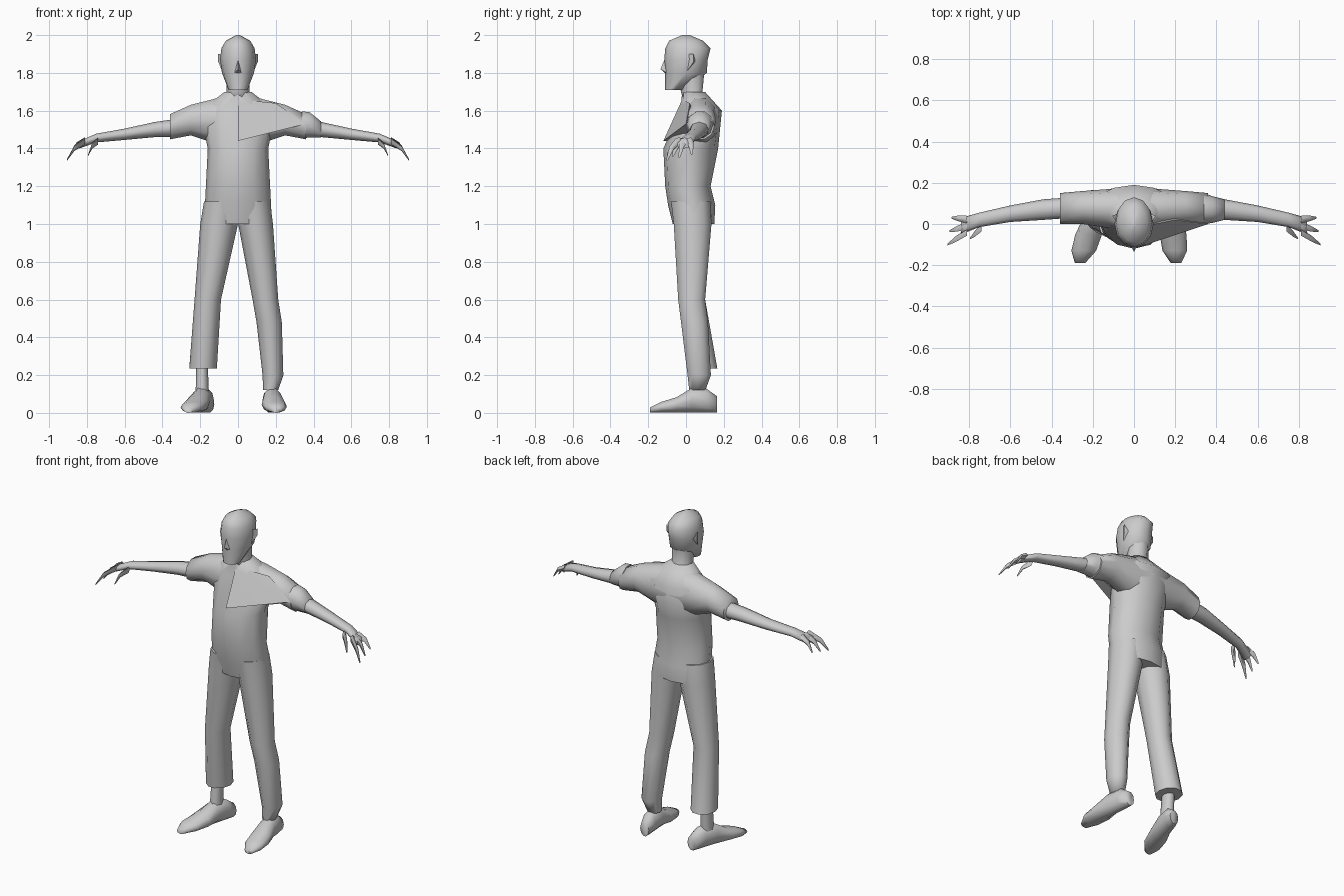
import bpy, bmesh, math
from mathutils import Vector

if "Cube" in bpy.data.objects:
    bpy.data.objects.remove(bpy.data.objects["Cube"])

GREY = (0.6, 0.6, 0.6, 1)
grey = bpy.data.materials.new("plain grey")
grey.use_nodes = True
grey.diffuse_color = GREY
grey.node_tree.nodes["Principled BSDF"].inputs["Base Color"].default_value = GREY

# Each loft direction is given by the two vectors that span its cross-section
ACROSS, DEPTH, UP = Vector((1, 0, 0)), Vector((0, 1, 0)), Vector((0, 0, 1))
UPRIGHT = (ACROSS, DEPTH)
SIDEWAYS = (DEPTH, UP)
FORWARD = (ACROSS, UP)


def finish(name, bm, sharp_angle):
    """Turn a bmesh into a smooth shaded object."""
    bmesh.ops.recalc_face_normals(bm, faces=bm.faces)
    mesh = bpy.data.meshes.new(name)
    bm.to_mesh(mesh)
    bm.free()
    mesh.materials.append(grey)
    obj = bpy.data.objects.new(name, mesh)
    bpy.context.collection.objects.link(obj)
    bpy.ops.object.select_all(action='DESELECT')
    obj.select_set(True)
    bpy.context.view_layer.objects.active = obj
    bpy.ops.object.shade_smooth_by_angle(angle=math.radians(sharp_angle))


def loft(name, plane, stations, sides=10, mirror=1):
    """Skin elliptical rings; a station is x, y, z and two half sizes."""
    bm = bmesh.new()
    rings = []
    for x, y, z, half_a, half_b in stations:
        ring = []
        for i in range(sides):
            turn = math.tau * i / sides
            point = Vector((x, y, z))
            point += plane[0] * half_a * math.cos(turn)
            point += plane[1] * half_b * math.sin(turn)
            point.x *= mirror
            ring.append(bm.verts.new(point))
        rings.append(ring)
    for lower, upper in zip(rings, rings[1:]):
        for i in range(sides):
            j = (i + 1) % sides
            bm.faces.new((lower[i], lower[j], upper[j], upper[i]))
    bm.faces.new(rings[0])
    bm.faces.new(rings[-1])
    finish(name, bm, 75)


def hull(name, points, mirror=1):
    """Wrap a few corner points in a convex solid."""
    bm = bmesh.new()
    corners = [bm.verts.new((x * mirror, y, z)) for x, y, z in points]
    bmesh.ops.convex_hull(bm, input=corners)
    finish(name, bm, 40)


def finger(name, root, tip, mirror):
    """A bent, tapering finger with a raised knuckle."""
    root, tip = Vector(root), Vector(tip)
    knuckle = root.lerp(tip, 0.6) + UP * 0.02
    stations = [(*point, size, size)
                for point, size in ((root, 0.02), (knuckle, 0.015), (tip, 0.005))]
    loft(name, SIDEWAYS, stations, 5, mirror)


# Shirt body, from the overhanging tail up to the collar
loft("shirt_body", UPRIGHT, [
    (0, .04, 1, .18, .11),
    (0, .03, 1.1, .175, .125),
    (0, .01, 1.2, .17, .12),
    (0, .025, 1.4, .16, .145),
    (0, .08, 1.6, .2, .11),
    (0, .04, 1.7, .07, .06)], 12)

# Loose fold of cloth from the breastbone to the left sleeve
hull("chest_fold", [
    (0, -.12, 1.44), (0, -.02, 1.66), (.2, .02, 1.64),
    (.36, 0, 1.53), (.2, .08, 1.5), (0, .05, 1.44)])

# Neck and head
loft("neck", UPRIGHT, [
    (0, .06, 1.64, .075, .07),
    (0, .03, 1.7, .06, .06),
    (0, .03, 1.8, .06, .07)])
loft("head", UPRIGHT, [
    (0, -.06, 1.71, .05, .05),
    (0, 0, 1.8, .085, .11),
    (0, 0, 1.87, .095, .115),
    (0, .01, 1.93, .088, .12),
    (0, 0, 1.97, .065, .09),
    (0, 0, 2, .01, .02)], 12)
hull("nose", [
    (0, -.11, 1.88), (0, -.135, 1.82), (.02, -.1, 1.8),
    (-.02, -.1, 1.8), (0, -.1, 1.79)])

# Paired parts that mirror exactly
for label, mirror in (("left", 1), ("right", -1)):
    hull(label + "_ear", [
        (.08, 0, 1.9), (.105, .04, 1.9), (.105, .04, 1.86),
        (.08, 0, 1.8), (.08, .05, 1.86)], mirror)
    loft(label + "_sleeve", SIDEWAYS, [
        (0, .075, 1.55, .11, .13),
        (.12, .075, 1.545, .095, .125),
        (.25, .08, 1.55, .08, .085),
        (.36, .075, 1.515, .075, .07)], 10, mirror)
    loft(label + "_forearm", SIDEWAYS, [
        (.3, .08, 1.51, .05, .05),
        (.44, .07, 1.5, .05, .04),
        (.6, .05, 1.475, .04, .03),
        (.75, .02, 1.455, .035, .023),
        (.84, -.01, 1.42, .04, .02)], 8, mirror)
    finger(label + "_thumb", (.74, -.02, 1.44), (.795, -.07, 1.36), mirror)
    for i, part in enumerate(("little", "middle", "index")):
        finger(f"{label}_{part}_finger",
               (.81, .02 - .03 * i, 1.44),
               (.885 + .01 * i, .03 - .065 * i, 1.37 - .015 * i), mirror)

# The left sleeve runs smoothly on to the elbow
loft("left_sleeve_end", SIDEWAYS, [
    (.34, .075, 1.525, .075, .075),
    (.38, .07, 1.525, .065, .07),
    (.44, .07, 1.5, .05, .045)])

# Trouser legs: wide cuff on the right, narrow cuff on the left
loft("right_trouser_leg", UPRIGHT, [
    (-.185, .085, .235, .073, .085),
    (-.16, .03, .6, .07, .075),
    (-.1, .035, 1, .1, .105),
    (-.08, .025, 1.12, .1, .11)])
loft("left_trouser_leg", UPRIGHT, [
    (.173, .06, .12, .04, .045),
    (.185, .07, .2, .055, .065),
    (.165, .045, .48, .067, .075),
    (.145, .03, .6, .068, .075),
    (.093, .035, 1, .092, .105),
    (.075, .025, 1.12, .095, .11)])

# Bare right shin
loft("right_shin", UPRIGHT, [
    (-.19, .06, .08, .035, .045),
    (-.19, .075, .3, .03, .04)], 8)

# Shoes from heel to toe, the right one turned further out
for label, mirror, turn in (("left", 1, .1), ("right", -1, .3)):
    stations = []
    for y, half_width, height in ((.165, .03, .09), (.11, .045, .13), (.03, .05, .135),
                                  (-.05, .065, .085), (-.13, .06, .06), (-.19, .025, .03)):
        x = .175 + turn * (.1 - y)
        stations.append((x, y, height / 2, half_width, height / 2))
    loft(label + "_shoe", FORWARD, stations, 10, mirror)
